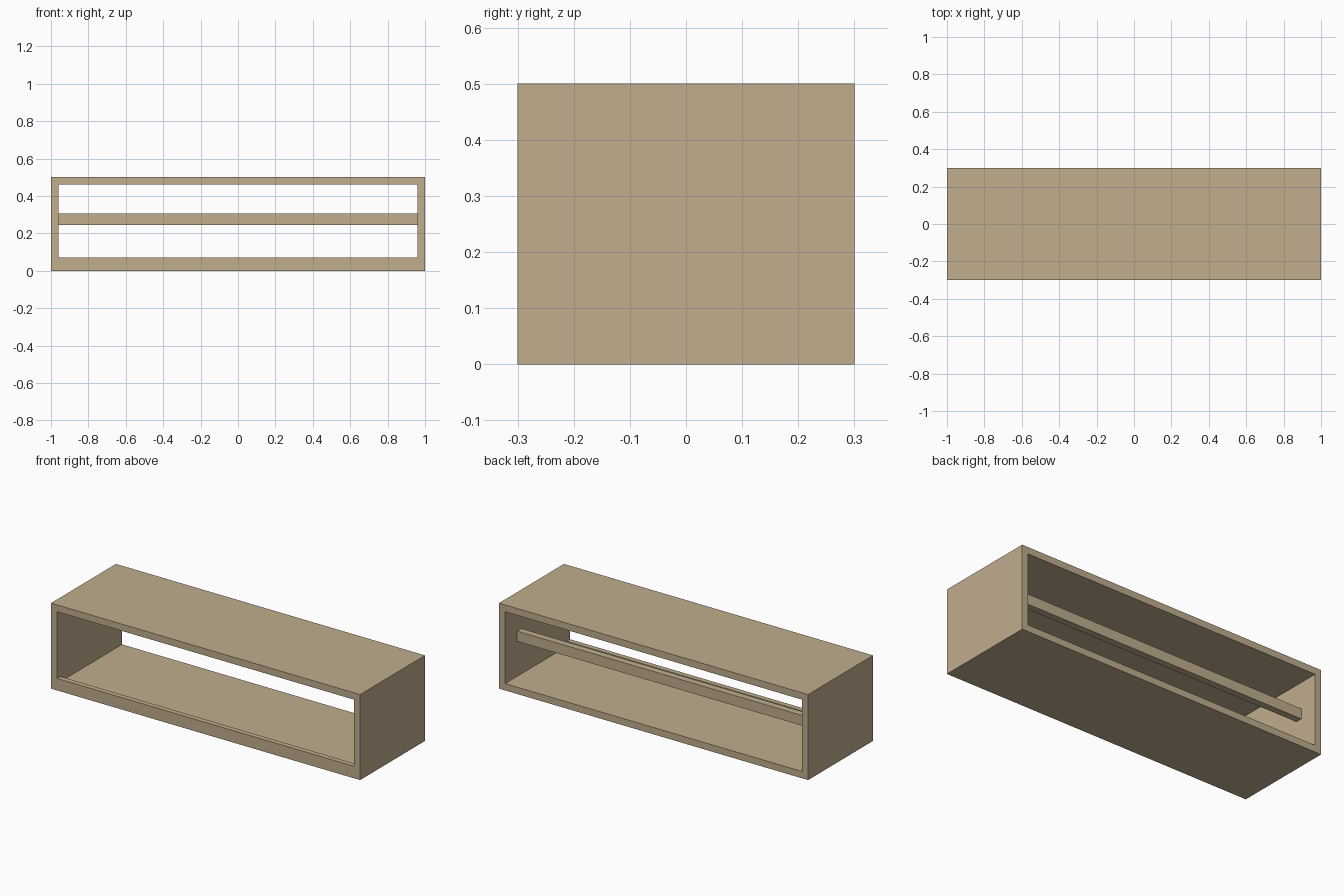
import bpy

if "Cube" in bpy.data.objects:
    bpy.data.objects.remove(bpy.data.objects["Cube"])

wood = bpy.data.materials.new("tan wood")
wood.diffuse_color = (0.527, 0.418, 0.27, 1)
wood.use_nodes = True
wood.node_tree.nodes["Principled BSDF"].inputs["Base Color"].default_value = wood.diffuse_color


def board(name, lo, hi):
    """Flat box between two corners."""
    bpy.ops.mesh.primitive_cube_add(size=1)
    ob = bpy.context.object
    ob.name = name
    ob.location = [(a + b) / 2 for a, b in zip(lo, hi)]
    ob.scale = [b - a for a, b in zip(lo, hi)]
    bpy.ops.object.transform_apply(location=True, scale=True)
    ob.data.materials.append(wood)
    return ob


# open cabinet shell: one ring profile swept front to back
W, H, D, T = 1.0, 0.5, 0.3, 0.04
outer = [(-W, 0), (W, 0), (W, H), (-W, H)]
inner = [(-W + T, T), (W - T, T), (W - T, H - T), (-W + T, H - T)]
verts = [(x, y, z) for y in (-D, D) for x, z in outer + inner]
faces = []
for i in range(4):
    j = (i + 1) % 4
    faces += [(i, j, j + 4, i + 4), (i + 8, i + 12, j + 12, j + 8),
              (i, i + 8, j + 8, j), (i + 4, j + 4, j + 12, i + 12)]
mesh = bpy.data.meshes.new("cabinet_shell")
mesh.from_pydata(verts, [], faces)
mesh.materials.append(wood)
bpy.context.collection.objects.link(bpy.data.objects.new("cabinet_shell", mesh))

# low lip along the front of the floor, and the rail near the back
board("front_lip", (-W + T, -0.3, T), (W - T, -0.27, 0.07))
board("back_rail", (-W + T, 0.15, 0.245), (W - T, 0.19, 0.305))
